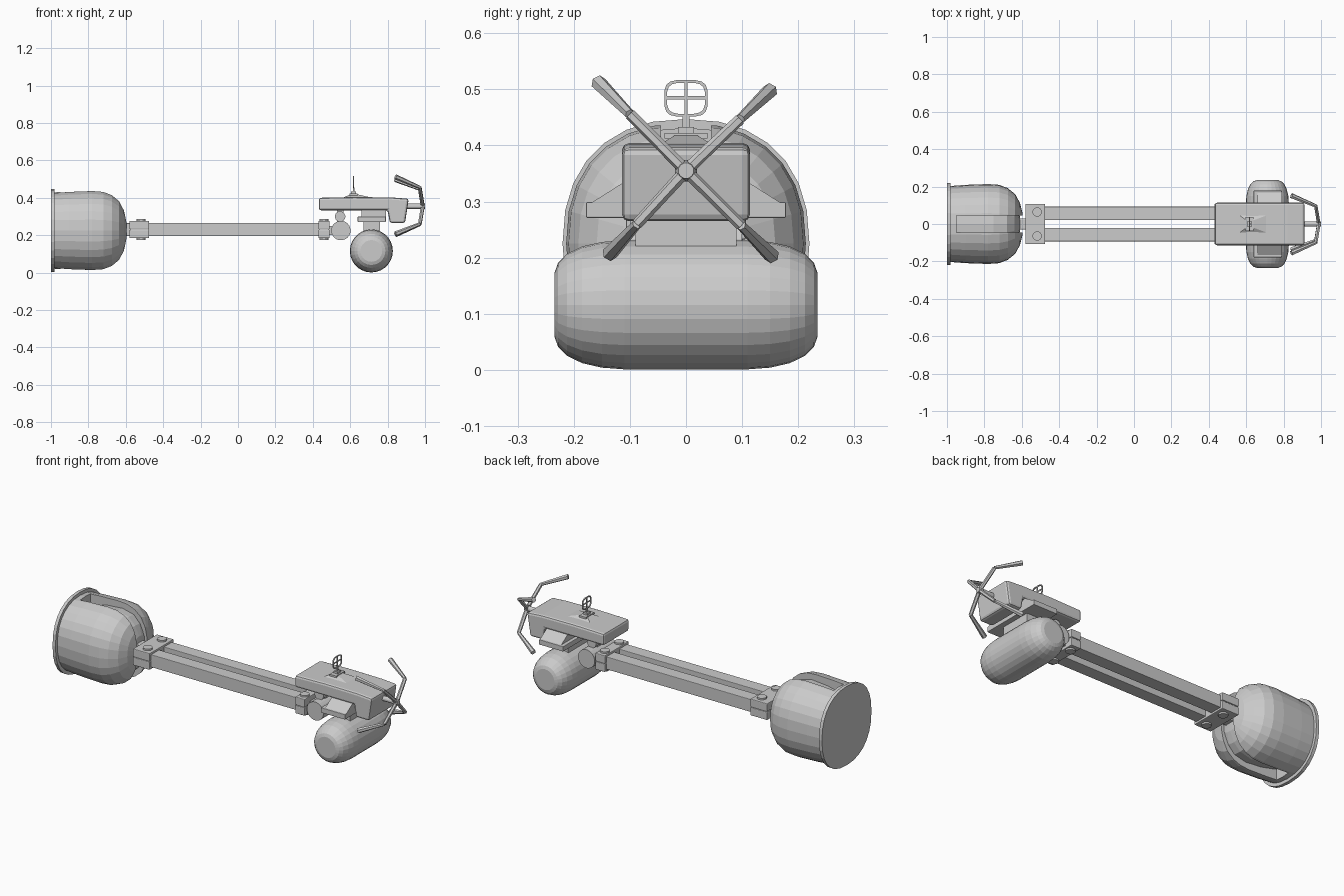
import bpy, bmesh
from math import sin, cos, pi, copysign
from mathutils import Vector

if "Cube" in bpy.data.objects:
    bpy.data.objects.remove(bpy.data.objects["Cube"])


def obj_from(name, verts, faces, bevel=0):
    me = bpy.data.meshes.new(name)
    me.from_pydata(verts, [], faces)
    bm = bmesh.new()
    bm.from_mesh(me)
    bmesh.ops.recalc_face_normals(bm, faces=bm.faces)
    bm.to_mesh(me)
    bm.free()
    ob = bpy.data.objects.new(name, me)
    bpy.context.collection.objects.link(ob)
    if bevel:
        m = ob.modifiers.new("bevel", 'BEVEL')
        m.width, m.segments, m.limit_method = bevel, 2, 'ANGLE'
    return ob


def loft(name, rings, bevel=0):
    n = len(rings[0])
    verts = [p for r in rings for p in r]
    faces = [(i*n+j, i*n+(j+1) % n, (i+1)*n+(j+1) % n, (i+1)*n+j)
             for i in range(len(rings)-1) for j in range(n)]
    faces += [tuple(range(n))[::-1], tuple(range((len(rings)-1)*n, len(rings)*n))]
    return obj_from(name, verts, faces, bevel)


def prism(name, xz, y0, y1, bevel=0):
    return loft(name, [[(x, y, z) for x, z in xz] for y in (y0, y1)], bevel)


def box(name, x0, x1, y0, y1, z0, z1, bevel=0):
    return prism(name, [(x0, z0), (x1, z0), (x1, z1), (x0, z1)], y0, y1, bevel)


def tube(name, a, b, r0, r1=None, n=16):
    a, b = Vector(a), Vector(b)
    q = (b-a).to_track_quat('Z', 'Y')
    ring = lambda c, r: [c + q @ Vector((r*cos(2*pi*(i+.5)/n), r*sin(2*pi*(i+.5)/n), 0)) for i in range(n)]
    return loft(name, [ring(a, r0), ring(b, r1 or r0)])


# Rounded-square section used by the rear shell
def section(x, ry, rz, n=28, e=2/2.3, zc=0.225):
    out = []
    for i in range(n):
        c, s = cos(2*pi*i/n), sin(2*pi*i/n)
        out.append((x, ry*copysign(abs(c)**e, c), zc+rz*copysign(abs(s)**e, s)))
    return out


# Rear shell with lip, open groove and inner core
loft("shell_lip", [section(-1, .22, .222), section(-.982, .22, .222)])
prof = [(-.985, .93), (-.9, .96), (-.78, .98), (-.72, .96), (-.675, .88),
        (-.635, .73), (-.61, .52), (-.597, .28), (-.592, .1)]
shell = loft("shell", [section(x, .218*k, .219*k) for x, k in prof])
cutter = box("groove_cutter", -.95, -.4, -.045, .045, -.1, .6)
cutter.hide_render = True
cutter.hide_set(True)
m = shell.modifiers.new("groove", 'BOOLEAN')
m.operation, m.object, m.solver = 'DIFFERENCE', cutter, 'EXACT'
core = [(-.96, .68), (-.85, .80), (-.75, .84), (-.68, .76), (-.64, .58), (-.615, .33), (-.607, .1)]
loft("shell_core", [section(x, .2*k, .215*k, 24) for x, k in core])
box("shell_neck", -.63, -.56, -.03, .03, .195, .265, .006)

# Twin arms with clamp blocks and bolts
for s in (-1, 1):
    box("arm", -.5, .46, s*.057-.036, s*.057+.036, .195, .266, .003)
for x0, x1 in ((-.58, -.475), (.43, .49)):
    for z0, z1 in ((.184, .229), (.232, .277)):
        box("clamp_plate", x0, x1, -.107, .107, z0, z1, .004)
    box("clamp_filler", x0+.004, x1-.004, -.102, .102, .2, .26)
    xc = (x0+x1)/2+(.01 if x0 < 0 else 0)
    for s in (-1, 1):
        tube("bolt", (xc, s*.064, .175), (xc, s*.064, .286), .025, n=12)

# Pivot between arms and head
box("pivot_link", .48, .53, -.06, .06, .2, .25)
tube("pivot_barrel", (.55, -.1, .225), (.55, .1, .225), .052, n=20)
box("pivot_post", .528, .565, -.035, .035, .25, .34)
tube("pivot_pin", (.546, -.06, .3), (.546, .06, .3), .028, n=16)

# Head housing: flat deck with a drop nose
deck = [(.432, .333), (.80, .333), (.812, .265), (.893, .265), (.913, .395),
        (.82, .402), (.62, .404), (.432, .4)]
prism("head_housing", deck, -.114, .114, .012)
v = [(.56, -.05, .4), (.72, -.05, .4), (.72, .05, .4), (.56, .05, .4),
     (.60, -.02, .418), (.64, -.02, .418), (.64, .02, .418), (.60, .02, .418)]
loft("sight_ramp", [v[:4], v[4:]])

# Side wings and roller bracket
box("wing_beam", .64, .79, -.178, .178, .271, .299, .002)
wing = [[(x, y, z) for y, z in ((-.17, .297), (-.11, .335), (.11, .335), (.17, .297))] for x in (.66, .79)]
loft("wing_web", wing)
box("roller_saddle", .67, .76, -.09, .09, .19, .275)

# Front roller
rp = [(.234, .058), (.228, .075), (.212, .091), (.185, .104), (.15, .112), (.11, .115)]
rp = [(-y, r) for y, r in rp] + [(y, r) for y, r in rp[::-1]]
loft("roller", [[(.713+r*cos(2*pi*i/28), y, .116+r*sin(2*pi*i/28)) for i in range(28)] for y, r in rp])

# Ring sight
box("sight_base", .597, .638, -.038, .038, .412, .422)
box("sight_foot", .605, .63, -.014, .014, .42, .433)
box("sight_post", .614, .622, -.006, .006, .43, .455)
pts = []
for i in range(16):
    c, s = cos(2*pi*(i+.5)/16), sin(2*pi*(i+.5)/16)
    pts.append((copysign(abs(c)**.55, c), copysign(abs(s)**.55, s)))
fr, N = [], len(pts)
for x, k in ((.615, 0), (.615, .005), (.621, .005), (.621, 0)):
    fr += [(x, p*(.039-k), .484+q*(.033-k)) for p, q in pts]
obj_from("sight_ring", fr, [(a*N+i, a*N+(i+1) % N, ((a+1) % 4)*N+(i+1) % N, ((a+1) % 4)*N+i)
                            for a in range(4) for i in range(N)])
box("sight_bar_vertical", .616, .62, -.003, .003, .452, .515)
box("sight_bar_horizontal", .616, .62, -.037, .037, .482, .488)

# Nose spindle and four bent claws
tube("spindle", (.9, 0, .355), (.985, 0, .355), .014, n=12)
tube("spindle_cap", (.978, 0, .355), (.999, 0, .355), .02, .014, n=12)
for y, z in ((-.156, .157), (.15, .143), (-.136, -.148), (.153, -.152)):
    elbow = (.972, y*.64, .355+z*.64)
    tube("claw_root", (.988, 0, .355), elbow, .011, .01, n=6)
    tube("claw_tip", elbow, (.842, y, .355+z), .009, .014, n=6)
